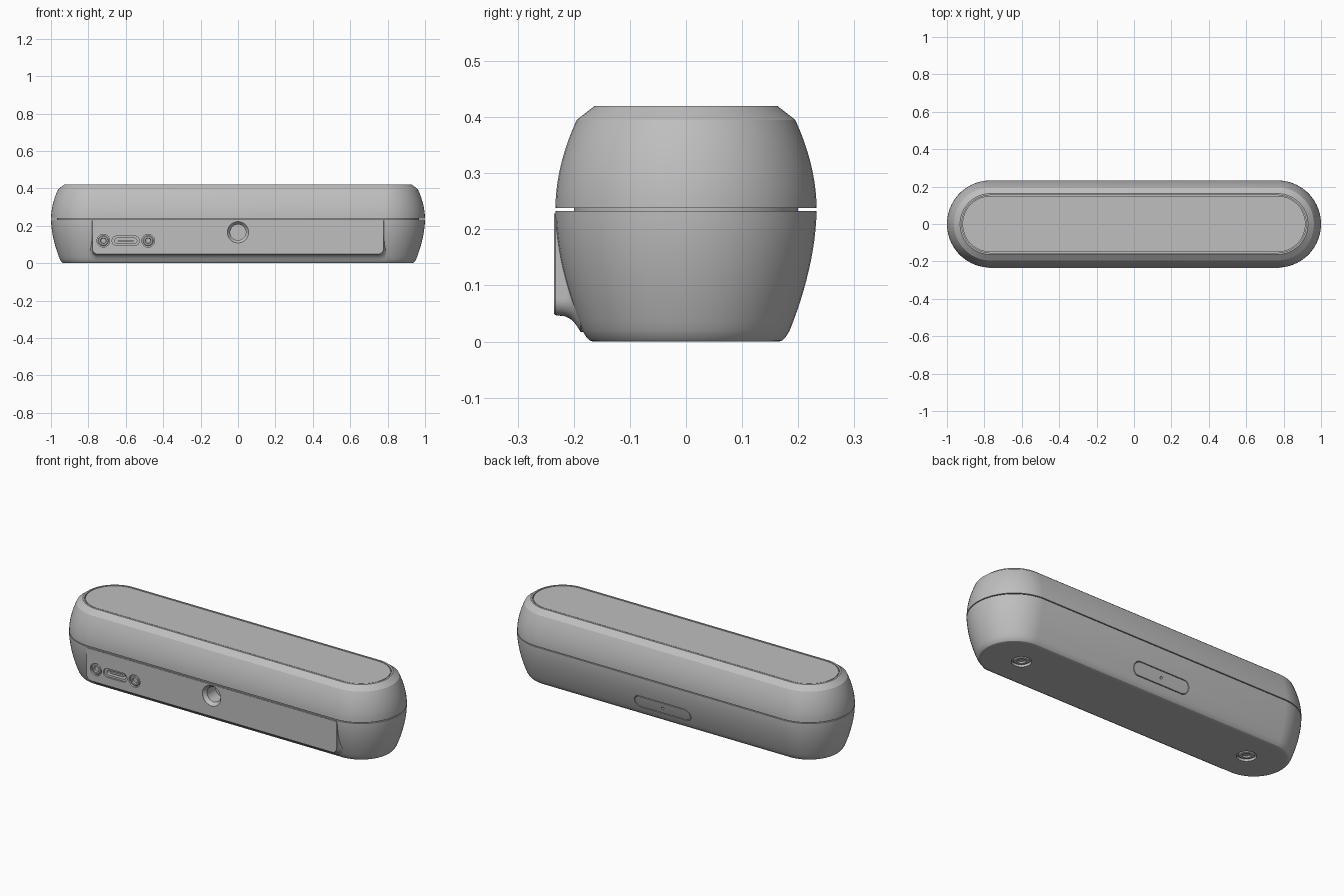
import bpy, bmesh, math
from mathutils import Vector

cube = bpy.data.objects.get("Cube")
if cube:
    bpy.data.objects.remove(cube, do_unlink=True)

GREY = (0.52, 0.52, 0.52, 1.0)
mat = bpy.data.materials.new("satin_grey")
mat.use_nodes = True
mat.diffuse_color = GREY
bsdf = next(n for n in mat.node_tree.nodes if n.type == 'BSDF_PRINCIPLED')
bsdf.inputs["Base Color"].default_value = GREY
bsdf.inputs["Roughness"].default_value = 0.5


def stadium(half, radius, n=32):
    """Pill outline: two half circles spaced 2 * half apart (a circle if 0)."""
    pts = []
    for k in range(2 * n):
        a = (k + 0.5) * math.pi / n
        pts.append((math.copysign(half, math.cos(a)) + radius * math.cos(a),
                    radius * math.sin(a)))
    return pts


def skin(name, rings, closed=False):
    """Bridge rings of points; cap both ends, or join the last to the first."""
    bm = bmesh.new()
    loops = [[bm.verts.new(p) for p in ring] for ring in rings]
    pairs = list(zip(loops, loops[1:]))
    if closed:
        pairs.append((loops[-1], loops[0]))
    else:
        bm.faces.new(loops[0])
        bm.faces.new(loops[-1])
    for a, b in pairs:
        for i in range(len(a)):
            j = (i + 1) % len(a)
            bm.faces.new((a[i], a[j], b[j], b[i]))
    bmesh.ops.recalc_face_normals(bm, faces=bm.faces)
    mesh = bpy.data.meshes.new(name)
    bm.to_mesh(mesh)
    bm.free()
    mesh.materials.append(mat)
    ob = bpy.data.objects.new(name, mesh)
    bpy.context.collection.objects.link(ob)
    return ob


def loft(name, stages, place, closed=False):
    """Stages are (half length, radius, depth); place maps (u, v, d) to space."""
    rings = [[Vector(place(u, v, d)) for u, v in stadium(h, r)]
             for h, r, d in stages]
    return skin(name, rings, closed)


def facing_y(cx, cz):
    return lambda u, v, d: (cx + u, d, cz + v)


def facing_z(cx):
    return lambda u, v, d: (cx + u, v, d)


def cut(target, cutters):
    bpy.context.view_layer.objects.active = target
    for c in cutters:
        m = target.modifiers.new("cut", 'BOOLEAN')
        m.operation = 'DIFFERENCE'
        m.solver = 'EXACT'
        m.object = c
        bpy.ops.object.modifier_apply(modifier=m.name)


# Body: bulging pill with a seam groove, top chamfer and inset top panel
HALF, WIDE = 0.767, 0.233
profile = [(0.155, 0), (0.166, 0), (0.172, 0.002), (0.178, 0.008)]
for i in range(13):
    z = 0.02 + 0.213 * i / 12
    profile.append((WIDE - 0.76 * (0.235 - z) ** 1.8, z))
profile += [(0.2, 0.233), (0.2, 0.238)]
for i in range(11):
    z = 0.238 + 0.157 * i / 10
    profile.append((WIDE - 1.28 * (z - 0.238) ** 1.9, z))
profile += [(0.163, 0.42), (0.154, 0.42), (0.154, 0.41), (0.15, 0.41),
            (0.15, 0.419), (0.14, 0.419)]
body = loft("body_shell", [(HALF, r, z) for r, z in profile], facing_z(0))


# Front plate: flat U-shaped panel that flares softly into the body
def plate_ring(y, flare):
    r, pts = 0.03 + flare, [(-0.75 - 0.03 - flare, 0.228)]
    for side, start in ((-1, math.pi), (1, 1.5 * math.pi)):
        for k in range(9):
            a = start + k * math.pi / 16
            pts.append((side * 0.75 + r * math.cos(a), 0.077 + r * math.sin(a)))
    pts.append((0.78 + flare, 0.228))
    return [Vector((x, y, z)) for x, z in pts]


flares = [(-0.235, -0.002), (-0.233, 0), (-0.216, 0.002), (-0.207, 0.006),
          (-0.2, 0.012), (-0.194, 0.02), (-0.188, 0.03), (-0.12, 0.03)]
plate = skin("front_plate", [plate_ring(y, f) for y, f in flares])

# Cutters: mount hole, charging port, screw recesses, button outline
PORT_X, PORT_Z = -0.6, 0.12
front_cutters = [
    loft("mount_hole_cutter", [(0, 0.057, -0.26), (0, 0.057, -0.234),
                               (0, 0.042, -0.215), (0, 0.042, -0.14)],
         facing_y(0, 0.165)),
    loft("port_cutter", [(0.048, 0.025, -0.26), (0.048, 0.025, -0.225),
                         (0.045, 0.014, -0.225), (0.045, 0.014, -0.185)],
         facing_y(PORT_X, PORT_Z)),
]
body_cutters = [
    loft("button_outline_cutter", [(0.14, 0.036, 0.26), (0.14, 0.036, 0.19),
                                   (0.14, 0.032, 0.19), (0.14, 0.032, 0.26)],
         facing_y(0, 0.085), closed=True),
    loft("button_pinhole_cutter", [(0, 0.007, 0.26), (0, 0.007, 0.19)],
         facing_y(0, 0.085)),
]
parts = [body, plate]

# Small screws either side of the port
for side, word in ((-1, "right"), (1, "left")):
    place = facing_y(PORT_X + side * 0.12, PORT_Z)
    front_cutters.append(loft("port_screw_cutter_" + word,
                              [(0, 0.034, -0.26), (0, 0.034, -0.224)], place))
    parts.append(loft("port_screw_" + word,
                      [(0, 0.028, -0.2), (0, 0.028, -0.229), (0, 0.024, -0.232),
                       (0, 0.016, -0.232), (0, 0.013, -0.223)], place))

# Base screws near both ends of the underside
for side, word in ((-1, "right"), (1, "left")):
    place = facing_z(side * 0.72)
    body_cutters.append(loft("base_screw_cutter_" + word,
                             [(0, 0.05, -0.03), (0, 0.05, 0.014)], place))
    parts.append(loft("base_screw_" + word,
                      [(0, 0.042, 0.03), (0, 0.042, 0.008), (0, 0.036, 0.004),
                       (0, 0.022, 0.004), (0, 0.018, 0.012)], place))

# Contact tongue inside the port
parts.append(loft("port_tongue", [(0.038, 0.005, -0.18), (0.038, 0.005, -0.22)],
                  facing_y(PORT_X, PORT_Z)))

cut(body, front_cutters + body_cutters)
cut(plate, front_cutters)
for c in front_cutters + body_cutters:
    bpy.data.objects.remove(c, do_unlink=True)

# Smooth curves, crisp edges
bpy.ops.object.select_all(action='DESELECT')
for ob in parts:
    ob.select_set(True)
bpy.context.view_layer.objects.active = body
bpy.ops.object.shade_smooth_by_angle(angle=math.radians(25))
